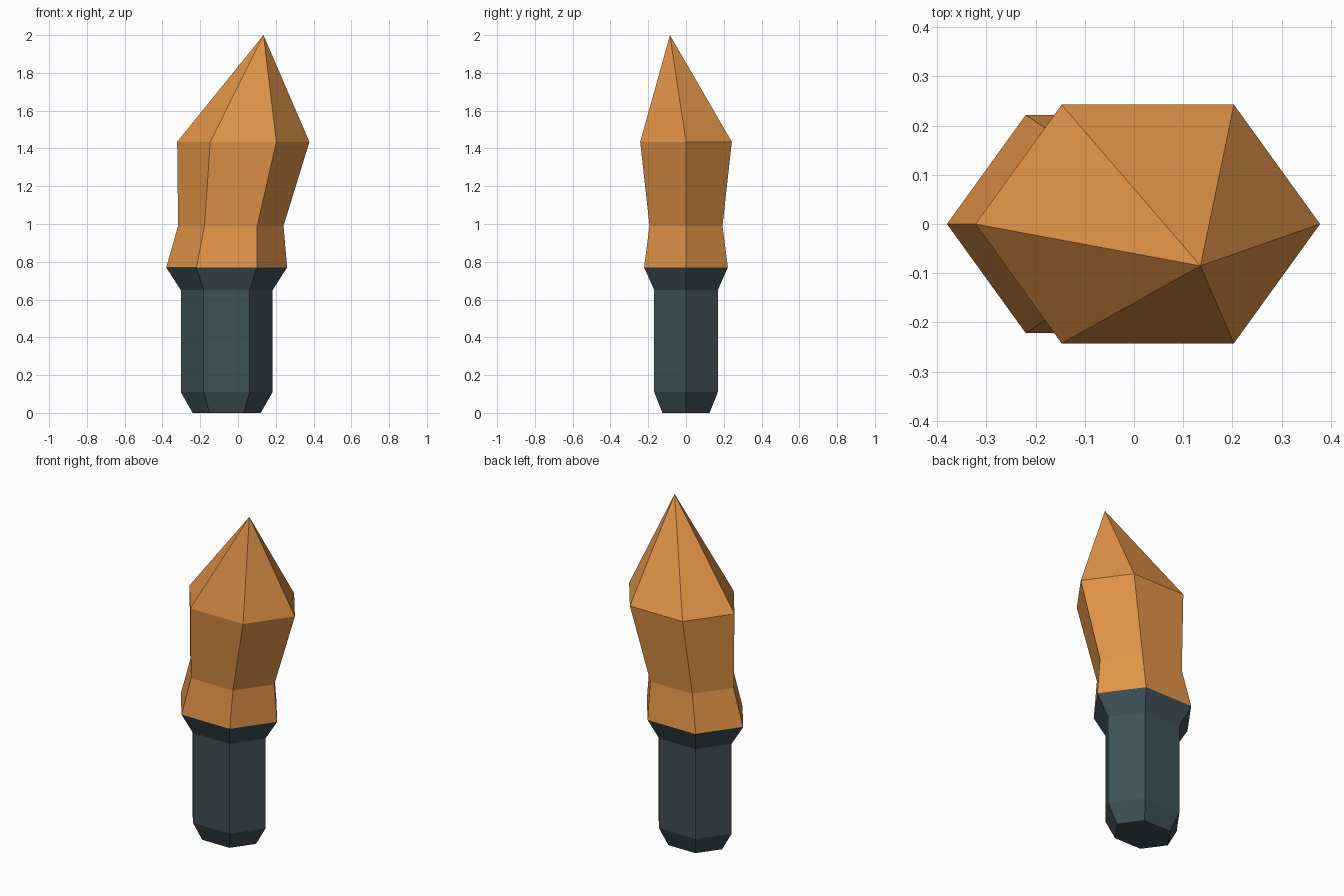
import bpy, bmesh
from math import cos, sin, pi

cube = bpy.data.objects.get("Cube")
if cube:
    bpy.data.objects.remove(cube, do_unlink=True)


def material(name, rgb):
    mat = bpy.data.materials.new(name)
    mat.use_nodes = True
    color = (*rgb, 1.0)
    mat.diffuse_color = color
    bsdf = next(n for n in mat.node_tree.nodes if n.type == "BSDF_PRINCIPLED")
    bsdf.inputs["Base Color"].default_value = color
    bsdf.inputs["Roughness"].default_value = 0.8
    return mat


def loft(name, rings, mat, cap_bottom=False, apex=None):
    """Skin flattened hexagons given as (z, centre x, radius)."""
    bm = bmesh.new()
    loops = [[bm.verts.new((cx + r * cos(i * pi / 3), 0.8 * r * sin(i * pi / 3), z))
              for i in range(6)] for z, cx, r in rings]
    for low, high in zip(loops, loops[1:]):
        for i in range(6):
            j = (i + 1) % 6
            bm.faces.new((low[i], low[j], high[j], high[i]))
    if cap_bottom:
        bm.faces.new(loops[0][::-1])
    if apex:
        tip = bm.verts.new(apex)
        for i in range(6):
            bm.faces.new((loops[-1][i], loops[-1][(i + 1) % 6], tip))
    mesh = bpy.data.meshes.new(name)
    bm.to_mesh(mesh)
    bm.free()
    mesh.materials.append(mat)
    obj = bpy.data.objects.new(name, mesh)
    bpy.context.collection.objects.link(obj)
    return obj


slate = material("dark slate", (0.048, 0.082, 0.098))
orange = material("warm orange", (0.76, 0.296, 0.065))

# Handle: chamfered foot, straight shaft, flared collar
loft("handle", [(0, -0.06, 0.18), (0.11, -0.06, 0.243),
                (0.65, -0.06, 0.243), (0.77, -0.06, 0.32)],
     slate, cap_bottom=True)

# Head: pinched waist, wide shoulder and leaning point
loft("pointed_head", [(0.77, -0.06, 0.32), (0.99, -0.038, 0.279), (1.435, 0.028, 0.35)],
     orange, apex=(0.135, -0.085, 2.0))
